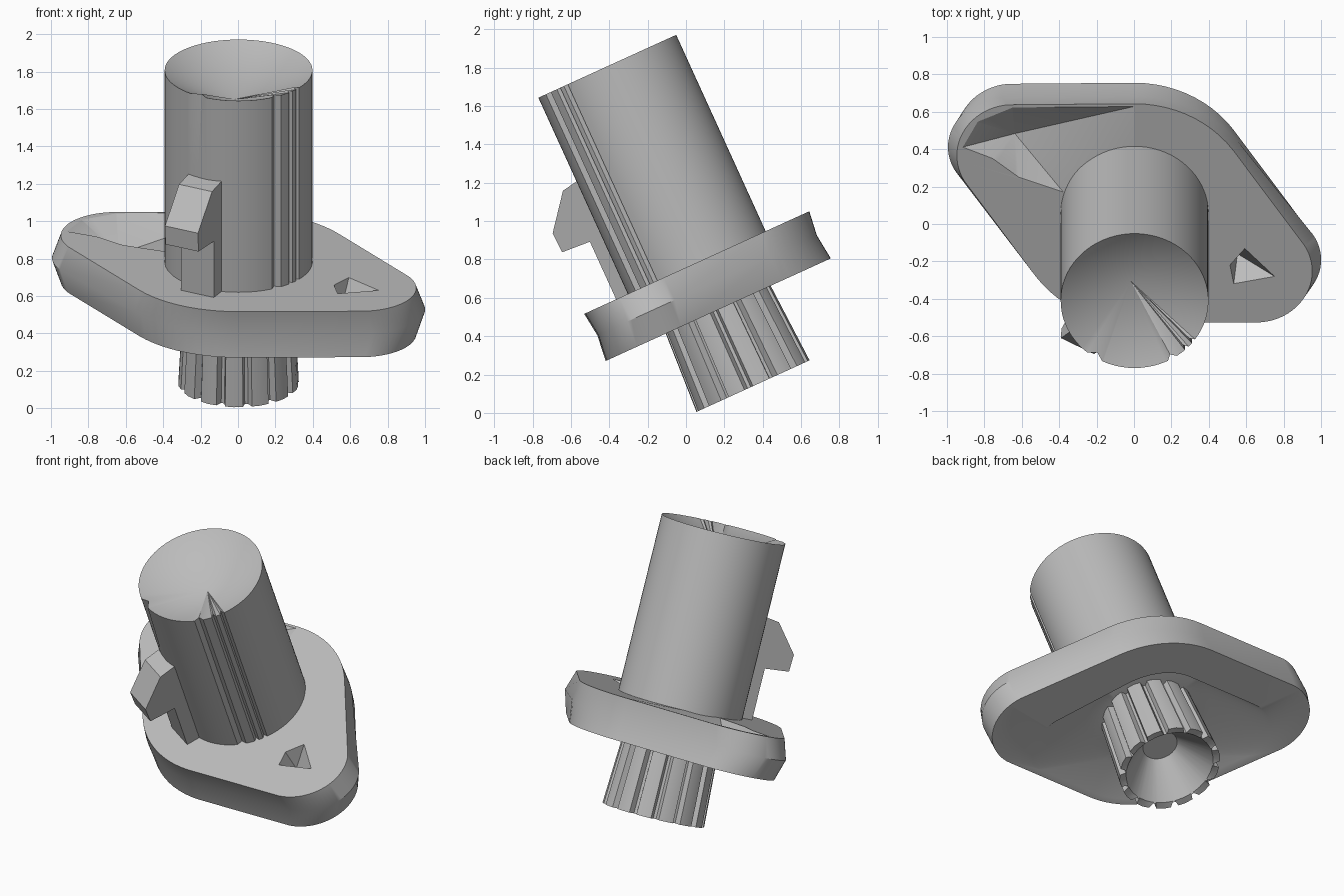
import bpy, bmesh
from math import sin, cos, pi, radians
from mathutils import Matrix, Vector

cube = bpy.data.objects.get("Cube")
if cube:
    bpy.data.objects.remove(cube, do_unlink=True)

# The whole part leans forward, its axis offset from the origin
TILT = Matrix.Rotation(radians(24.5), 4, 'X') @ Matrix.Translation((0.003, 0.376, 0))
N = 72
ANGLES = [2 * pi * i / N for i in range(N)]

grey = bpy.data.materials.new("plain grey")
grey.use_nodes = True
grey.diffuse_color = (0.5, 0.5, 0.5, 1)
grey.node_tree.nodes["Principled BSDF"].inputs["Base Color"].default_value = (0.5, 0.5, 0.5, 1)


def finish(name, bm):
    bmesh.ops.recalc_face_normals(bm, faces=bm.faces[:])
    bm.transform(TILT)
    mesh = bpy.data.meshes.new(name)
    bm.to_mesh(mesh)
    bm.free()
    mesh.materials.append(grey)
    obj = bpy.data.objects.new(name, mesh)
    bpy.context.collection.objects.link(obj)
    return obj


def loft(name, rings, start, end):
    """Skin matching rings and close both ends with a fan to a point."""
    bm = bmesh.new()
    loops = [[bm.verts.new(p) for p in ring] for ring in rings]
    n = len(loops[0])
    for a, b in zip(loops, loops[1:]):
        for i in range(n):
            j = (i + 1) % n
            bm.faces.new((a[i], a[j], b[j], b[i]))
    for loop, tip in ((loops[0], start), (loops[-1], end)):
        point = bm.verts.new(tip)
        for i in range(n):
            bm.faces.new((loop[i], loop[(i + 1) % n], point))
    return finish(name, bm)


def smooth(obj, angle):
    bpy.ops.object.select_all(action='DESELECT')
    obj.select_set(True)
    bpy.context.view_layer.objects.active = obj
    bpy.ops.object.shade_smooth_by_angle(angle=radians(angle))


def carve(obj, rim, top, tip):
    """Cut a pointed pit with the given rim polygon."""
    cutter = loft("pit_cutter", [[(x, y, top) for x, y in rim]], tip,
                  (tip[0], tip[1], top + 0.1))
    mod = obj.modifiers.new("pit", 'BOOLEAN')
    mod.object = cutter
    mod.operation = 'DIFFERENCE'
    mod.solver = 'EXACT'
    bpy.ops.object.select_all(action='DESELECT')
    bpy.context.view_layer.objects.active = obj
    bpy.ops.object.modifier_apply(modifier=mod.name)
    bpy.data.objects.remove(cutter, do_unlink=True)


# Flange outline: a large disc and two smaller end discs, wrapped together
DISCS = [(Vector((0, 0)), 0.645), (Vector((0.65, -0.34)), 0.3), (Vector((-0.65, 0.34)), 0.3)]


def outline(z, sx=1.0, sy=1.0):
    ring = []
    for a in ANGLES:
        d = Vector((cos(a), sin(a)))
        c, r = max(DISCS, key=lambda disc: disc[0].dot(d) + disc[1])
        p = c + d * r
        ring.append((p.x * sx, p.y * sy, z))
    return ring


def circle(r, z, angles=ANGLES):
    return [(r * cos(a), r * sin(a), z) for a in angles]


# Shallow underside hollow: its mouth sits forward, leaving a broad ledge at the back
mouth = [(x * (0.64 if x > 0 else 0.82), y - 0.1, z) for x, y, z in outline(0.425, 1, 0.79)]
flange = loft("flange", [circle(0.28, 0.49), circle(0.4, 0.505), mouth, outline(0.42),
                         outline(0.56, 1.05, 0.975), outline(0.69)],
              (0, 0, 0.49), (0, 0, 0.69))

# Sunken back corner and the small pit opposite it
carve(flange, [(-0.92, 0.39), (-0.76, 0.323), (-0.62, 0.213), (-0.38, 0.125),
               (0.0, 0.63), (-0.65, 0.625), (-0.84, 0.54)], 0.691, (-0.64, 0.406, 0.55))
carve(flange, [(0.59, -0.205), (0.75, -0.37), (0.53, -0.413), (0.51, -0.303)],
      0.691, (0.55, -0.3, 0.55))
smooth(flange, 30)

# Upper barrel: thin front grooves, the left one fading out halfway down, funnel top
GROOVES = ((237, 7), (301, 4), (315, 2), (323, 2))


def barrel_ring(z, left_floor):
    section = [(d, 0.395) for d in range(0, 360, 5)
               if all(abs(d - g) > half for g, half in GROOVES)]
    for g, half in GROOVES:
        floor = left_floor if g < 270 else 0.368
        section += [(g - half, 0.395), (g, floor), (g + half, 0.395)]
    return [(r * cos(radians(d)), r * sin(radians(d)), z) for d, r in sorted(section)]


barrel = loft("barrel", [barrel_ring(0.66, 0.394), barrel_ring(1.4, 0.394),
                         barrel_ring(1.815, 0.364)],
              (0, 0, 0.66), (-0.02, 0.03, 1.63))
smooth(barrel, 30)

# Lower splined shaft: slight taper, hollowed from below down to a small flat floor
TEETH = 14
TOOTH = ((0, 0.322), (0.33, 0.325), (0.66, 0.322), (0.76, 0.285), (0.9, 0.285))
spline_angles = [2 * pi * (i + part) / TEETH for i in range(TEETH) for part, r in TOOTH]


def spline_ring(z, scale=1.0):
    radii = [r * scale for part, r in TOOTH] * TEETH
    return [(r * cos(a), r * sin(a), z) for a, r in zip(spline_angles, radii)]


shaft = loft("splined_shaft", [circle(0.11, 0.21, spline_angles),
                               circle(0.28, -0.012, spline_angles),
                               spline_ring(-0.018), spline_ring(0.53, 0.91)],
             (0, 0, 0.21), (0, 0, 0.53))
smooth(shaft, 30)

# Hooked key on the front of the barrel, pointing outward to one side
PROFILE = [(0.3, 0.66), (0.47, 0.66), (0.47, 1.02), (0.645, 1.03),
           (0.65, 1.14), (0.49, 1.32), (0.3, 1.35)]
bm = bmesh.new()
sides = [[bm.verts.new((side, -r, z)) for r, z in PROFILE] for side in (-0.1, 0.1)]
for side in sides:
    bm.faces.new(side)
for i in range(len(PROFILE)):
    j = (i + 1) % len(PROFILE)
    bm.faces.new((sides[0][i], sides[0][j], sides[1][j], sides[1][i]))
bm.transform(Matrix.Rotation(radians(-28), 4, 'Z'))
finish("hooked_key", bm)
